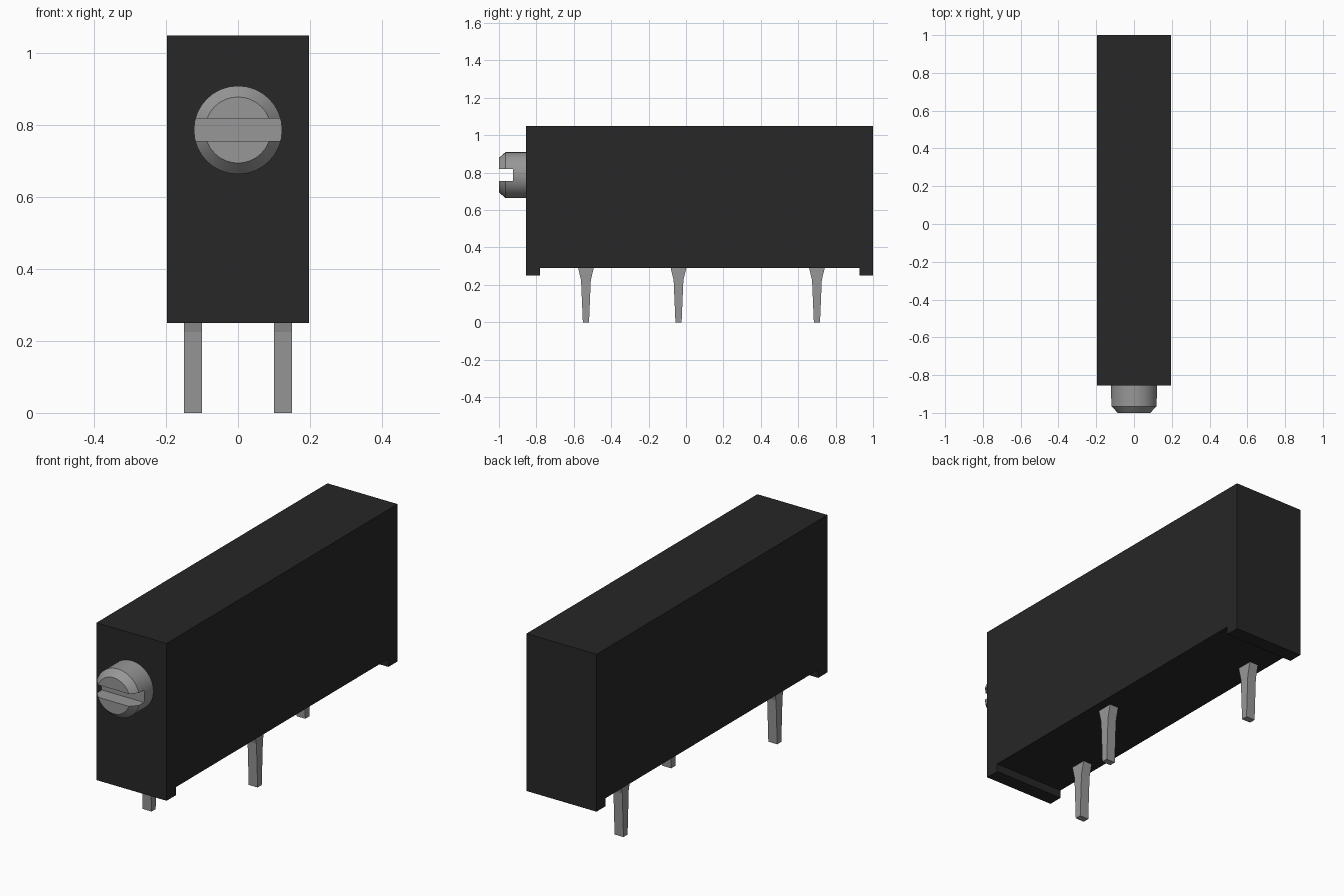
import bpy, bmesh, math

if "Cube" in bpy.data.objects:
    bpy.data.objects.remove(bpy.data.objects["Cube"], do_unlink=True)


def material(name, rgb):
    m = bpy.data.materials.new(name)
    m.use_nodes = True
    m.diffuse_color = (*rgb, 1)
    m.node_tree.nodes["Principled BSDF"].inputs["Base Color"].default_value = (*rgb, 1)
    return m


black = material("black plastic", (0.02, 0.02, 0.02))
grey = material("grey metal", (0.31, 0.31, 0.31))


def finish(bm, name, mat):
    bmesh.ops.recalc_face_normals(bm, faces=bm.faces)
    mesh = bpy.data.meshes.new(name)
    bm.to_mesh(mesh)
    bm.free()
    mesh.materials.append(mat)
    obj = bpy.data.objects.new(name, mesh)
    bpy.context.collection.objects.link(obj)
    return obj


def extrude_side_profile(name, points, x_mid, width, mat):
    """Extrude a (y, z) outline across x."""
    bm = bmesh.new()
    face = bm.faces.new([bm.verts.new((x_mid - width / 2, y, z)) for y, z in points])
    new = bmesh.ops.extrude_face_region(bm, geom=[face])["geom"]
    verts = [v for v in new if isinstance(v, bmesh.types.BMVert)]
    bmesh.ops.translate(bm, verts=verts, vec=(width, 0, 0))
    return finish(bm, name, mat)


# Housing with a standoff foot at each end
extrude_side_profile("housing", [
    (-0.855, 0.25), (-0.781, 0.25), (-0.781, 0.291), (0.927, 0.291),
    (0.927, 0.25), (1.0, 0.25), (1.0, 1.05), (-0.855, 1.05)], 0, 0.394, black)

# Flared terminal pins, staggered left and right
half = [(0.0165, 0.0), (0.026, 0.225), (0.042, 0.291), (0.042, 0.30)]
for name, x, y in [("front_pin", -0.125, -0.535),
                   ("middle_pin", 0.125, -0.04),
                   ("rear_pin", -0.125, 0.70)]:
    outline = [(y + w, z) for w, z in half] + [(y - w, z) for w, z in reversed(half)]
    extrude_side_profile(name, outline, x, 0.05, grey)

# Adjustment screw: chamfered disc turned around the y axis
SCREW_Z, SIDES = 0.787, 32
bm = bmesh.new()
rings = []
for r, y in [(0.123, -0.85), (0.123, -0.965), (0.092, -1.0)]:
    rings.append([bm.verts.new((r * math.cos(a), y, SCREW_Z + r * math.sin(a)))
                  for a in (2 * math.pi * i / SIDES for i in range(SIDES))])
for a, b in zip(rings, rings[1:]):
    for i in range(SIDES):
        j = (i + 1) % SIDES
        bm.faces.new((a[i], a[j], b[j], b[i]))
bm.faces.new(rings[0])
bm.faces.new(rings[-1])
screw = finish(bm, "adjustment_screw", grey)

# Screwdriver slot cut straight across the head
cutter = extrude_side_profile("slot_cutter", [
    (-1.1, 0.756), (-0.925, 0.756), (-0.925, 0.819), (-1.1, 0.819)], 0, 0.4, grey)
cutter.hide_render = True
mod = screw.modifiers.new("slot", "BOOLEAN")
mod.operation = "DIFFERENCE"
mod.solver = "EXACT"
mod.object = cutter
bpy.ops.object.select_all(action="DESELECT")
bpy.context.view_layer.objects.active = screw
screw.select_set(True)
bpy.ops.object.modifier_apply(modifier=mod.name)
bpy.data.objects.remove(cutter, do_unlink=True)
bpy.ops.object.shade_smooth_by_angle(angle=math.radians(30))
